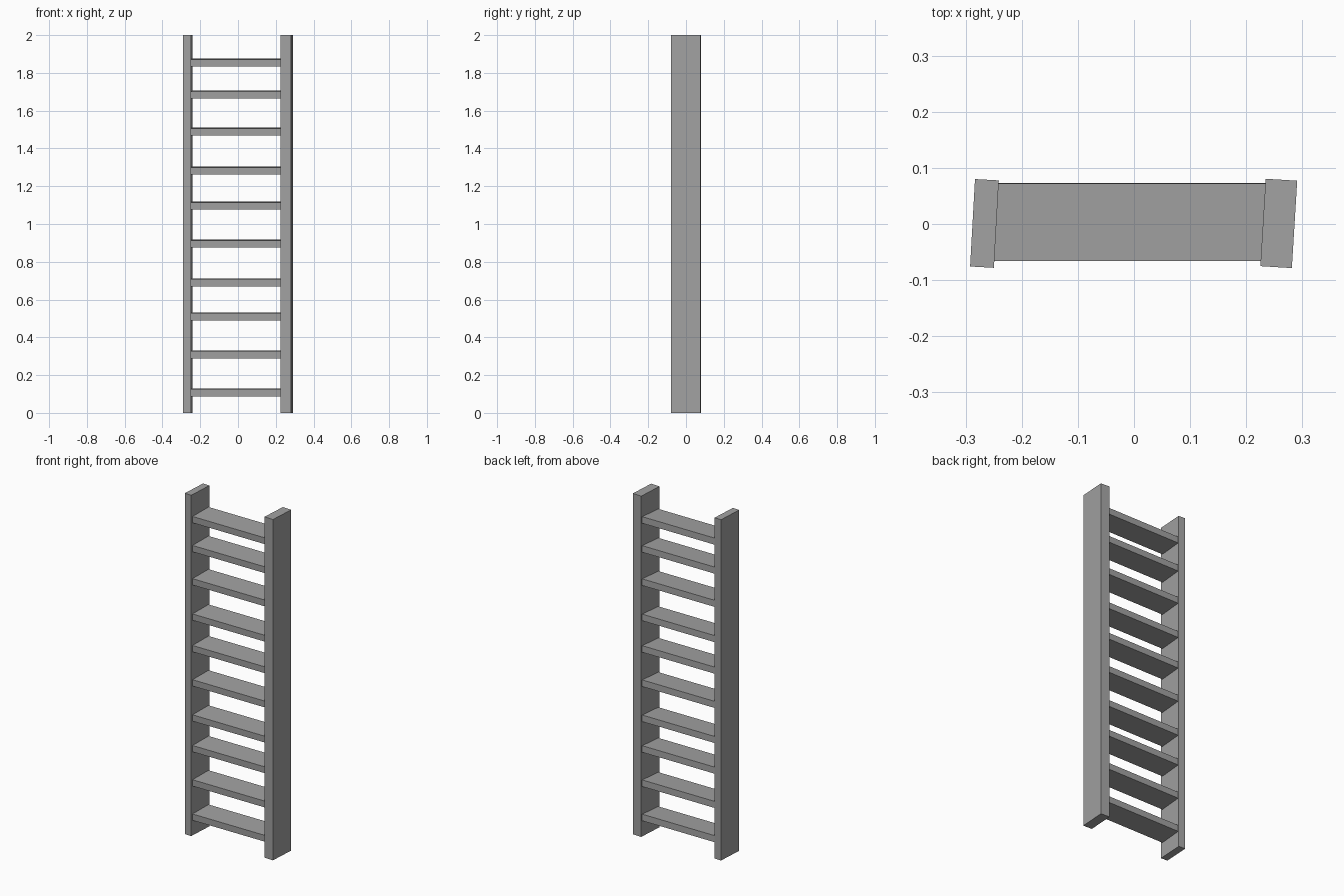
import bpy
from math import radians

default = bpy.data.objects.get("Cube")
if default:
    bpy.data.objects.remove(default, do_unlink=True)

# Single plain grey material
grey = bpy.data.materials.new("plain_grey")
grey.use_nodes = True
color = (0.36, 0.36, 0.36, 1)
grey.diffuse_color = color
grey.node_tree.nodes["Principled BSDF"].inputs["Base Color"].default_value = color


def plank(name, center, size, tilt=0, yaw=0):
    """Rectangular board, tilted about x and turned about z."""
    bpy.ops.mesh.primitive_cube_add(size=1, location=center,
                                    rotation=(radians(tilt), 0, radians(yaw)))
    board = bpy.context.object
    board.name = name
    board.scale = size
    board.data.materials.append(grey)
    return board


# Side rails, each turned slightly about the vertical
plank("right_rail", (-0.2665, 0.001, 1), (0.0425, 0.156, 2), yaw=-3.2)
plank("left_rail", (0.258, 0.001, 1), (0.0563, 0.156, 2), yaw=-3.5)

# Flat rungs at uneven heights, raised a little at the back
rung_heights = [0.109, 0.31, 0.511, 0.691, 0.897,
                1.098, 1.283, 1.49, 1.685, 1.855]
for i, z in enumerate(rung_heights, start=1):
    plank(f"rung_{i}", (-0.004, 0.0035, z), (0.51, 0.138, 0.038), tilt=2)
